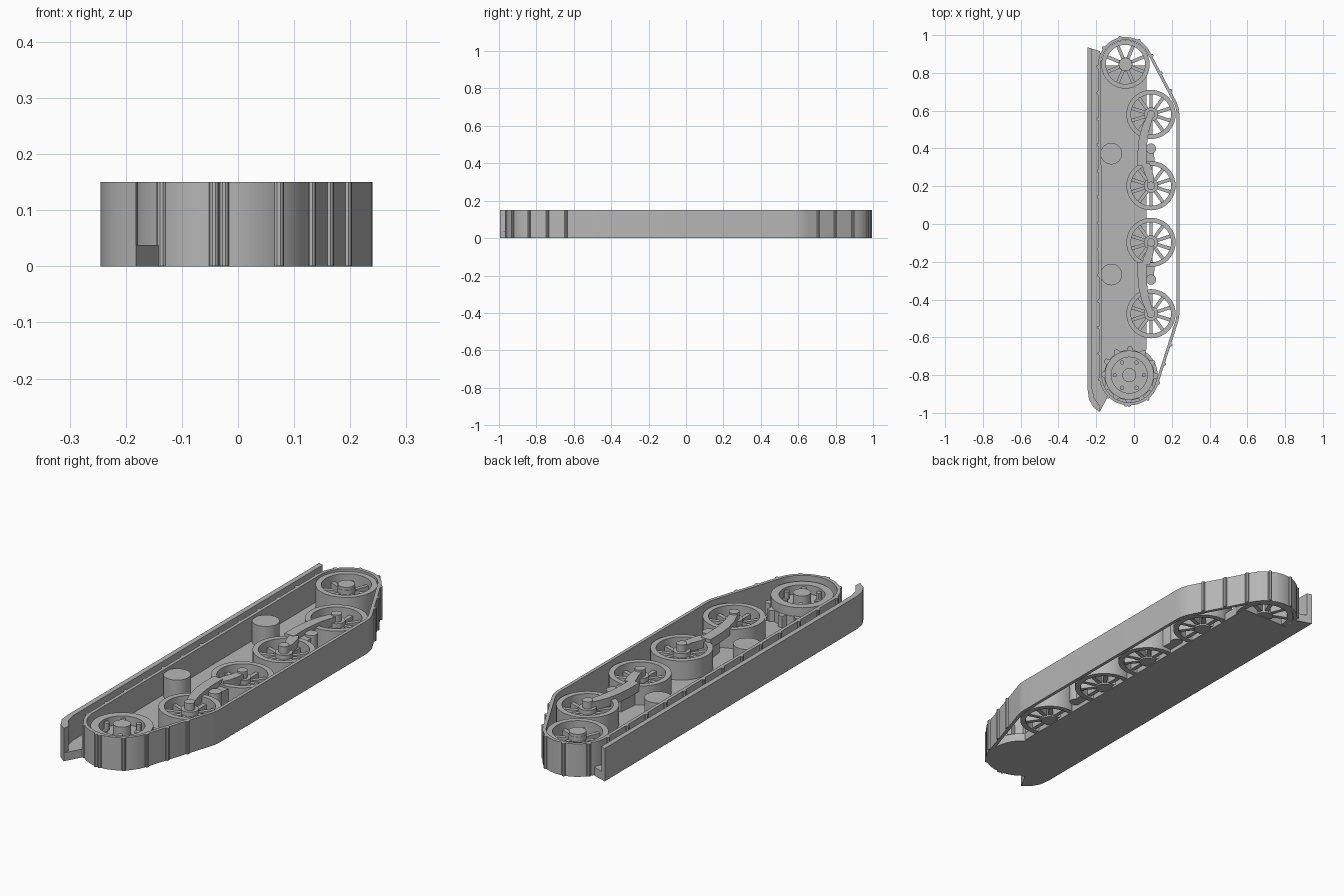
import bpy, bmesh
from math import sin, cos, pi, radians
from mathutils import Vector
from mathutils.geometry import convex_hull_2d

cube = bpy.data.objects.get("Cube")
if cube:
    bpy.data.objects.remove(cube)

TOP, FLOOR = 0.15, 0.038
grey = bpy.data.materials.new("plain grey")
grey.use_nodes = True
COLOUR = (0.47, 0.47, 0.47, 1)
grey.diffuse_color = COLOUR
grey.node_tree.nodes["Principled BSDF"].inputs["Base Color"].default_value = COLOUR


def finish(name, bm):
    bmesh.ops.recalc_face_normals(bm, faces=bm.faces)
    mesh = bpy.data.meshes.new(name)
    bm.to_mesh(mesh)
    bm.free()
    mesh.materials.append(grey)
    obj = bpy.data.objects.new(name, mesh)
    bpy.context.collection.objects.link(obj)
    bpy.ops.object.select_all(action="DESELECT")
    obj.select_set(True)
    bpy.context.view_layer.objects.active = obj
    bpy.ops.object.shade_smooth_by_angle(angle=radians(30))
    return obj


def loop(bm, pts, z):
    return [bm.verts.new((p[0], p[1], z)) for p in pts]


def bridge(bm, a, b):
    for i in range(len(a)):
        j = (i + 1) % len(a)
        bm.faces.new((a[i], a[j], b[j], b[i]))


def add_prism(bm, pts, z0, z1):
    low, high = loop(bm, pts, z0), loop(bm, pts, z1)
    bridge(bm, low, high)
    bm.faces.new(low)
    bm.faces.new(high)


def add_tube(bm, outer, inner, z0, z1):
    loops = [loop(bm, outer, z0), loop(bm, outer, z1),
             loop(bm, inner, z1), loop(bm, inner, z0)]
    for i in range(4):
        bridge(bm, loops[i], loops[(i + 1) % 4])


def prism(name, pts, z0, z1):
    bm = bmesh.new()
    add_prism(bm, pts, z0, z1)
    return finish(name, bm)


def arc(c, r, start=0.0, end=360.0, n=40):
    # A full circle leaves out its repeated last point
    steps = n if abs(end - start) >= 360 else n - 1
    angles = [radians(start + (end - start) * i / steps) for i in range(n)]
    return [(c[0] + r * cos(a), c[1] + r * sin(a)) for a in angles]


def ribbon(path):
    # Outline of a path of (x, y, width)
    left, right = [], []
    for i, (x, y, w) in enumerate(path):
        a, b = path[max(i - 1, 0)], path[min(i + 1, len(path) - 1)]
        d = Vector((b[0] - a[0], b[1] - a[1])).normalized() * w / 2
        left.append((x - d.y, y + d.x))
        right.append((x + d.y, y - d.x))
    return left + right[::-1]


# Wheel layout: bogie wheels are mirrored about the bogie midline
IDLER, SPROCKET = (-0.045, 0.845), (-0.025, -0.80)
MID = 0.0525
WHEELS = [(0.09, MID + s * d) for s in (1, -1) for d in (0.5275, 0.15)]

# Hull floor plate
floor = [(-0.245, 0.935), (-0.18, 0.915), (-0.17, 0.84), (0.066, 0.84), (0.066, -0.66)]
floor += arc(SPROCKET, 0.15, 55, -135, 24)
floor += [(-0.147, -0.93), (-0.182, -0.995), (-0.215, -0.97), (-0.238, -0.93), (-0.245, -0.88)]
prism("hull_floor", floor, 0, FLOOR)

# Upper guard with curled front end
prism("track_guard", [(-0.245, 0.935), (-0.222, 0.927), (-0.222, -0.87), (-0.211, -0.92),
      (-0.178, -0.967), (-0.182, -0.995), (-0.215, -0.97), (-0.238, -0.93), (-0.245, -0.88)],
      0, TOP)

# Track belt wrapped round the wheels
rounds = [(IDLER, 0.145), (SPROCKET, 0.16), (WHEELS[0], 0.15), (WHEELS[2], 0.15)]
wide = [p for c, r in rounds for p in arc(c, r, n=48)]
narrow = [p for c, r in rounds for p in arc(c, r - 0.015, n=48)]
order = convex_hull_2d(wide)
outer, inner = [wide[i] for i in order], [narrow[i] for i in order]
bm = bmesh.new()
add_tube(bm, outer, inner, 0, TOP)
finish("track_belt", bm)

# Cleats along the belt, left off the long ground run
bm = bmesh.new()
gap = 0.0
for i, p in enumerate(outer):
    a, b = Vector(p), Vector(outer[(i + 1) % len(outer)])
    length = (b - a).length
    pitch = 0.138 if length > 1 and a.x < 0 else 0.105
    while gap < length:
        q = a.lerp(b, gap / length)
        if q.x < 0.215:
            add_prism(bm, arc(q, 0.009, n=10), 0.001, TOP)
        gap += pitch
    gap -= length
finish("track_cleats", bm)


def spoked_wheel(name, c, r, spokes, top):
    bm = bmesh.new()
    add_tube(bm, arc(c, r), arc(c, r - 0.024), 0.003, top)
    add_prism(bm, arc(c, 0.037, n=24), 0.003, top - 0.01)
    for k in range(spokes):
        t = 2 * pi * (k + 0.5) / spokes
        reach = r - 0.02
        path = [(c[0] + d * cos(t), c[1] + d * sin(t), 0.018) for d in (0.02, reach)]
        add_prism(bm, ribbon(path), 0.01, top - 0.03)
    finish(name, bm)


# Idler and road wheels
spoked_wheel("idler_wheel", IDLER, 0.128, 8, 0.14)
prism("idler_hub_cap", arc(IDLER, 0.036, n=24), 0.1, 0.143)
for i, c in enumerate(WHEELS):
    spoked_wheel(f"road_wheel_{i + 1}", c, 0.13, 10, 0.125)
    prism(f"road_wheel_cap_{i + 1}", arc(c, 0.022, n=20), 0.1, 0.147)

# Toothed drive sprocket with recessed face, hub and bolts
teeth = []
for k in range(12):
    t = 30 * k
    teeth += arc(SPROCKET, 0.133, t + 6, t + 21, 4) + arc(SPROCKET, 0.153, t + 25, t + 32, 3)
bm = bmesh.new()
add_prism(bm, teeth, FLOOR, 0.09)
add_tube(bm, arc(SPROCKET, 0.13), arc(SPROCKET, 0.095), 0.085, 0.13)
add_prism(bm, arc(SPROCKET, 0.037, n=24), 0.08, 0.14)
for bolt in arc(SPROCKET, 0.077, n=6):
    add_prism(bm, arc(bolt, 0.011, n=12), 0.08, 0.125)
finish("drive_sprocket", bm)

# Bogie arms, pivots and return posts, one set at each end
for label, s in (("rear", 1), ("front", -1)):
    def place(path):
        return [(x, MID + s * d, w) for x, d, w in path]

    prism(f"{label}_bogie_long_arm", ribbon(place([
        (0.092, 0.54, 0.03), (0.078, 0.50, 0.036), (0.06, 0.45, 0.042),
        (0.048, 0.39, 0.046), (0.043, 0.33, 0.047), (0.043, 0.255, 0.047)])), 0.1, 0.14)
    prism(f"{label}_bogie_short_arm", ribbon(place([
        (0.062, 0.265, 0.04), (0.073, 0.235, 0.045), (0.087, 0.19, 0.038),
        (0.09, 0.14, 0.032)])), 0.1, 0.138)
    prism(f"{label}_bogie_block", ribbon(place([
        (0.072, 0.355, 0.06), (0.072, 0.255, 0.08)])), FLOOR / 2, 0.115)
    pivot = (0.09, MID + s * 0.347)
    prism(f"{label}_bogie_pivot", arc(pivot, 0.027, n=24), FLOOR / 2, 0.125)
    post = (-0.12, MID + s * 0.32)
    prism(f"{label}_return_post", arc(post, 0.057, n=32), FLOOR / 2, 0.135)
